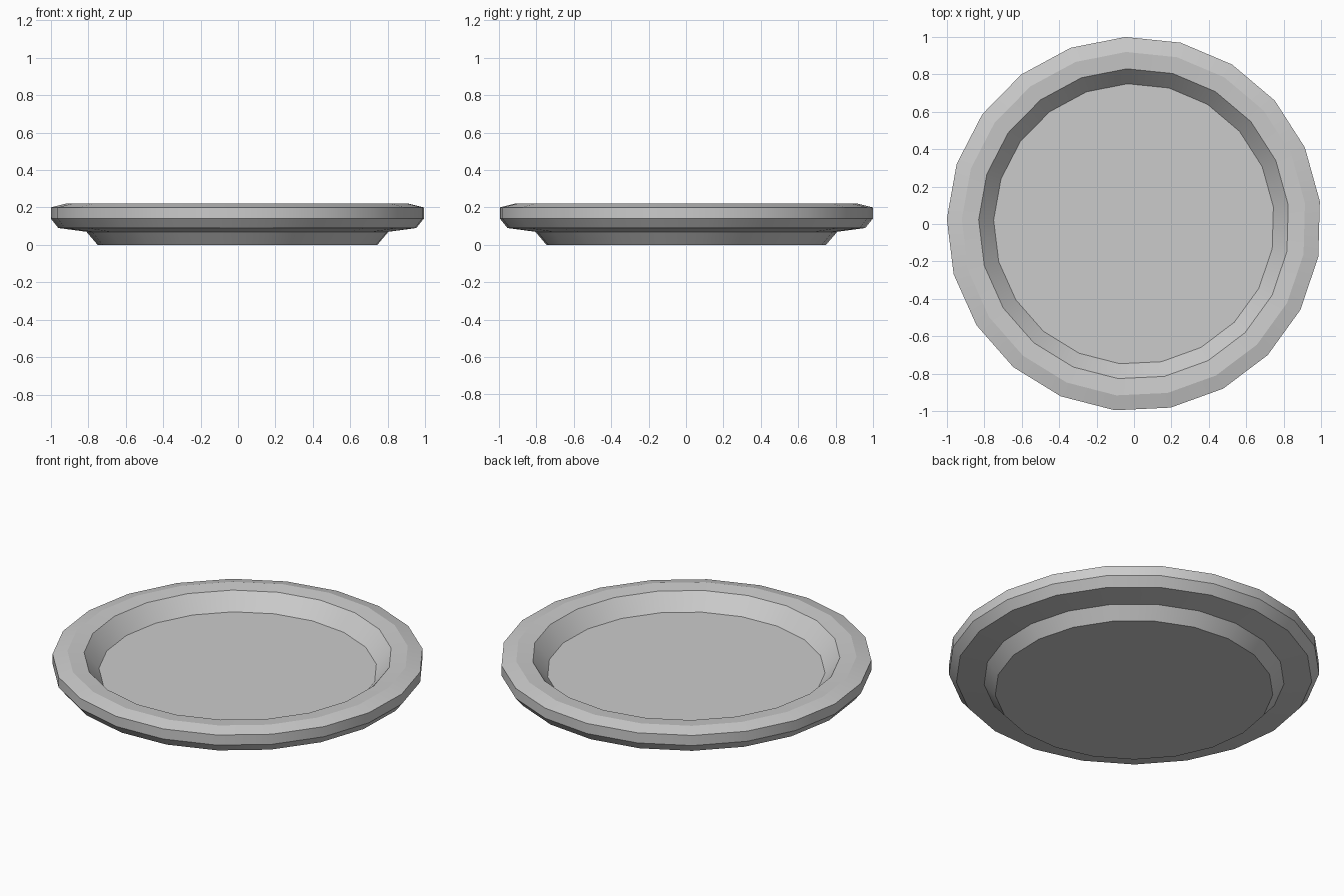
import bpy, bmesh, math

cube = bpy.data.objects.get("Cube")
if cube:
    bpy.data.objects.remove(cube, do_unlink=True)

SIDES = 21
START = math.radians(92.7)

# Light grey glaze
grey = bpy.data.materials.new("light_grey")
grey.use_nodes = True
colour = (0.6, 0.6, 0.6, 1)
grey.diffuse_color = colour
grey.node_tree.nodes["Principled BSDF"].inputs["Base Color"].default_value = colour

# Profile (radius, height) from the underside foot, round the rim, to the inner floor
profile = [(0.75, 0.0), (0.81, 0.07), (0.96, 0.09), (1.0, 0.14), (1.0, 0.2),
           (0.92, 0.22), (0.83, 0.212), (0.75, 0.12)]

bm = bmesh.new()


def ring(radius, height):
    angles = [START + math.tau * i / SIDES for i in range(SIDES)]
    return [bm.verts.new((radius * math.cos(a), radius * math.sin(a), height)) for a in angles]


rings = [ring(r, z) for r, z in profile]

# Walls and rim
for low, high in zip(rings, rings[1:]):
    for i in range(SIDES):
        j = (i + 1) % SIDES
        bm.faces.new((low[i], low[j], high[j], high[i]))

# Base and inner floor
bm.faces.new(rings[0][::-1])
bm.faces.new(rings[-1])
bmesh.ops.recalc_face_normals(bm, faces=bm.faces)

mesh = bpy.data.meshes.new("plate")
bm.to_mesh(mesh)
bm.free()
mesh.materials.append(grey)
plate = bpy.data.objects.new("plate", mesh)
bpy.context.collection.objects.link(plate)

# Smooth round the sides, keeping the profile creases sharp
bpy.ops.object.select_all(action='DESELECT')
plate.select_set(True)
bpy.context.view_layer.objects.active = plate
bpy.ops.object.shade_smooth_by_angle(angle=math.radians(18))
